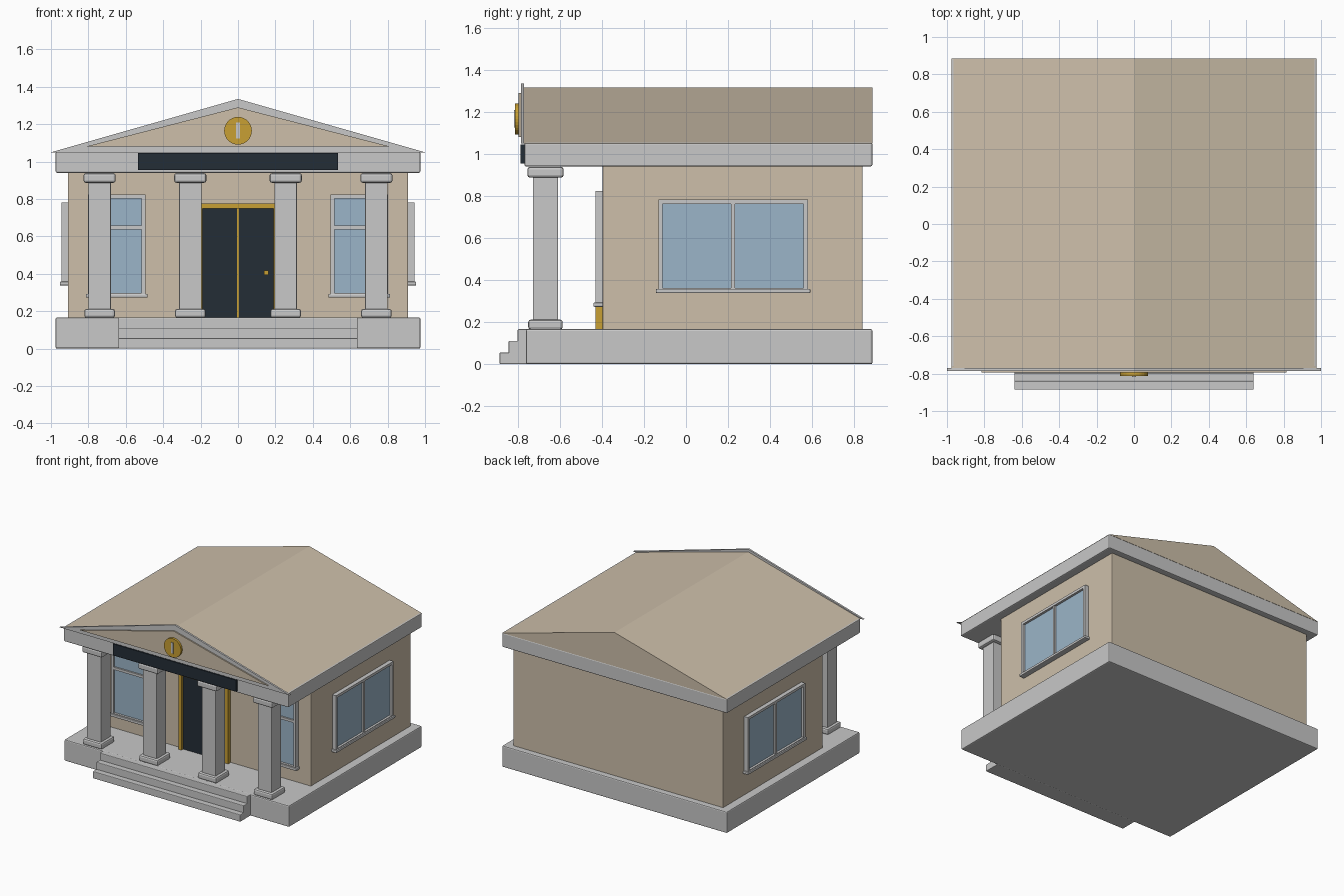
import bpy, bmesh
from mathutils import Matrix

cube = bpy.data.objects.get("Cube")
if cube:
    bpy.data.objects.remove(cube, do_unlink=True)


def material(name, rgb):
    m = bpy.data.materials.new(name)
    m.use_nodes = True
    color = (*rgb, 1)
    m.diffuse_color = color
    bsdf = next(n for n in m.node_tree.nodes if n.type == "BSDF_PRINCIPLED")
    bsdf.inputs["Base Color"].default_value = color
    return m


TAN = material("warm tan", (0.61, 0.52, 0.40))
STONE = material("light stone", (0.58, 0.58, 0.58))
GLASS = material("blue glass", (0.33, 0.46, 0.58))
DARK = material("dark navy", (0.017, 0.026, 0.037))
GOLD = material("gold", (0.58, 0.35, 0.033))


def finish(name, bm, mat, bevel=0):
    bmesh.ops.recalc_face_normals(bm, faces=bm.faces)
    mesh = bpy.data.meshes.new(name)
    bm.to_mesh(mesh)
    bm.free()
    mesh.materials.append(mat)
    ob = bpy.data.objects.new(name, mesh)
    bpy.context.collection.objects.link(ob)
    if bevel:
        mod = ob.modifiers.new("soft edges", "BEVEL")
        mod.width = bevel
        mod.segments = 2
    return ob


def box(name, x, y, z, mat, bevel=0):
    """Box from (min, max) ranges along each axis."""
    bm = bmesh.new()
    bmesh.ops.create_cube(bm, size=1)
    for v in bm.verts:
        v.co = [r[0] if c < 0 else r[1] for c, r in zip(v.co, (x, y, z))]
    return finish(name, bm, mat, bevel)


def gable(name, half, y, z, mat):
    """Triangular prism running along y."""
    bm = bmesh.new()
    face = bm.faces.new([bm.verts.new(p) for p in
                         ((-half, y[0], z[0]), (half, y[0], z[0]), (0, y[0], z[1]))])
    ext = bmesh.ops.extrude_face_region(bm, geom=[face])["geom"]
    moved = [g for g in ext if isinstance(g, bmesh.types.BMVert)]
    bmesh.ops.translate(bm, verts=moved, vec=(0, y[1] - y[0], 0))
    return finish(name, bm, mat)


# Base and steps
box("base", (-0.975, 0.975), (-0.76, 0.886), (0, 0.167), STONE, 0.008)
for i, front in enumerate((-0.886, -0.843, -0.8)):
    box(f"step_{i + 1}", (-0.64, 0.64), (front, -0.75),
        (0, 0.0557 * (i + 1)), STONE, 0.005)

# Body, entablature and roof
box("walls", (-0.91, 0.91), (-0.397, 0.84), (0.16, 0.945), TAN, 0.006)
box("entablature", (-0.975, 0.975), (-0.768, 0.886), (0.94, 1.053), STONE, 0.008)
gable("roof", 0.975, (-0.77, 0.886), (1.05, 1.315), TAN)
gable("pediment_frame", 1.0, (-0.785, -0.77), (1.05, 1.335), STONE)
gable("pediment_panel", 0.815, (-0.795, -0.783), (1.08, 1.29), TAN)
box("sign_board", (-0.535, 0.535), (-0.786, -0.76), (0.955, 1.045), DARK)

# Round emblem with a plain bar
bm = bmesh.new()
bmesh.ops.create_cone(bm, cap_ends=True, segments=32, radius1=0.074, radius2=0.074,
                      depth=0.02, matrix=Matrix.Translation((0, -0.802, 1.165))
                      @ Matrix.Rotation(1.5708, 4, "X"))
finish("emblem_disc", bm, GOLD)
box("emblem_bar", (-0.01, 0.01), (-0.817, -0.81), (1.124, 1.208), STONE)

# Columns
for i, cx in enumerate((-0.74, -0.255, 0.255, 0.74)):
    for part, half, z, bevel in (("plinth", 0.082, (0.165, 0.212), 0.012),
                                 ("shaft", 0.06, (0.2, 0.9), 0.004),
                                 ("capital", 0.086, (0.887, 0.938), 0.012)):
        box(f"column_{part}_{i + 1}", (cx - half, cx + half),
            (-0.668 - half, -0.668 + half), z, STONE, bevel)

# Door
box("door", (-0.192, 0.192), (-0.408, -0.39), (0.167, 0.752), DARK)
box("door_frame_top", (-0.215, 0.215), (-0.43, -0.39), (0.75, 0.775), GOLD)
for side, a, b in (("right", -0.215, -0.19), ("left", 0.19, 0.215)):
    box(f"door_frame_{side}", (a, b), (-0.43, -0.39), (0.167, 0.75), GOLD)
box("door_centre_strip", (-0.006, 0.006), (-0.414, -0.4), (0.167, 0.75), GOLD)
box("door_handle", (0.14, 0.163), (-0.428, -0.4), (0.394, 0.417), GOLD)


def window(name, place, half, z, bar):
    """Window in local u, out, z; place() maps u and out ranges to x and y."""
    lo, hi = z
    w = 0.02

    def part(label, u, out, pz, mat, bevel=0):
        x, y = place(u, out)
        box(f"{name}_{label}", x, y, pz, mat, bevel)

    part("glass", (w - half, half - w), (-0.01, 0.015), (lo, hi - w), GLASS)
    part("frame_top", (-half, half), (-0.01, 0.033), (hi - w, hi), STONE)
    part("frame_bottom", (-half, half), (-0.01, 0.033), (lo, lo + w / 2), STONE)
    part("frame_side_1", (-half, w - half), (-0.01, 0.033), (lo, hi - w), STONE)
    part("frame_side_2", (half - w, half), (-0.01, 0.033), (lo, hi - w), STONE)
    part("sill", (-half - 0.012, half + 0.012), (-0.01, 0.043),
         (lo - 0.015, lo + 0.005), STONE, 0.005)
    if bar is None:
        part("mullion", (-0.01, 0.01), (-0.01, 0.028), (lo, hi - w), STONE)
    else:
        part("crossbar", (w - half, half - w), (-0.01, 0.028),
             (bar - 0.01, bar + 0.01), STONE)


# Front and side windows, mirrored
for side, s in (("right", -1), ("left", 1)):
    window(f"front_window_{side}",
           lambda u, o: ([s * 0.648 + c for c in u], (-0.397 - o[1], -0.397 - o[0])),
           0.153, (0.288, 0.823), 0.648)
    window(f"side_window_{side}",
           lambda u, o: (sorted(s * (0.91 + c) for c in o), [0.224 + c for c in u]),
           0.355, (0.353, 0.782), None)
